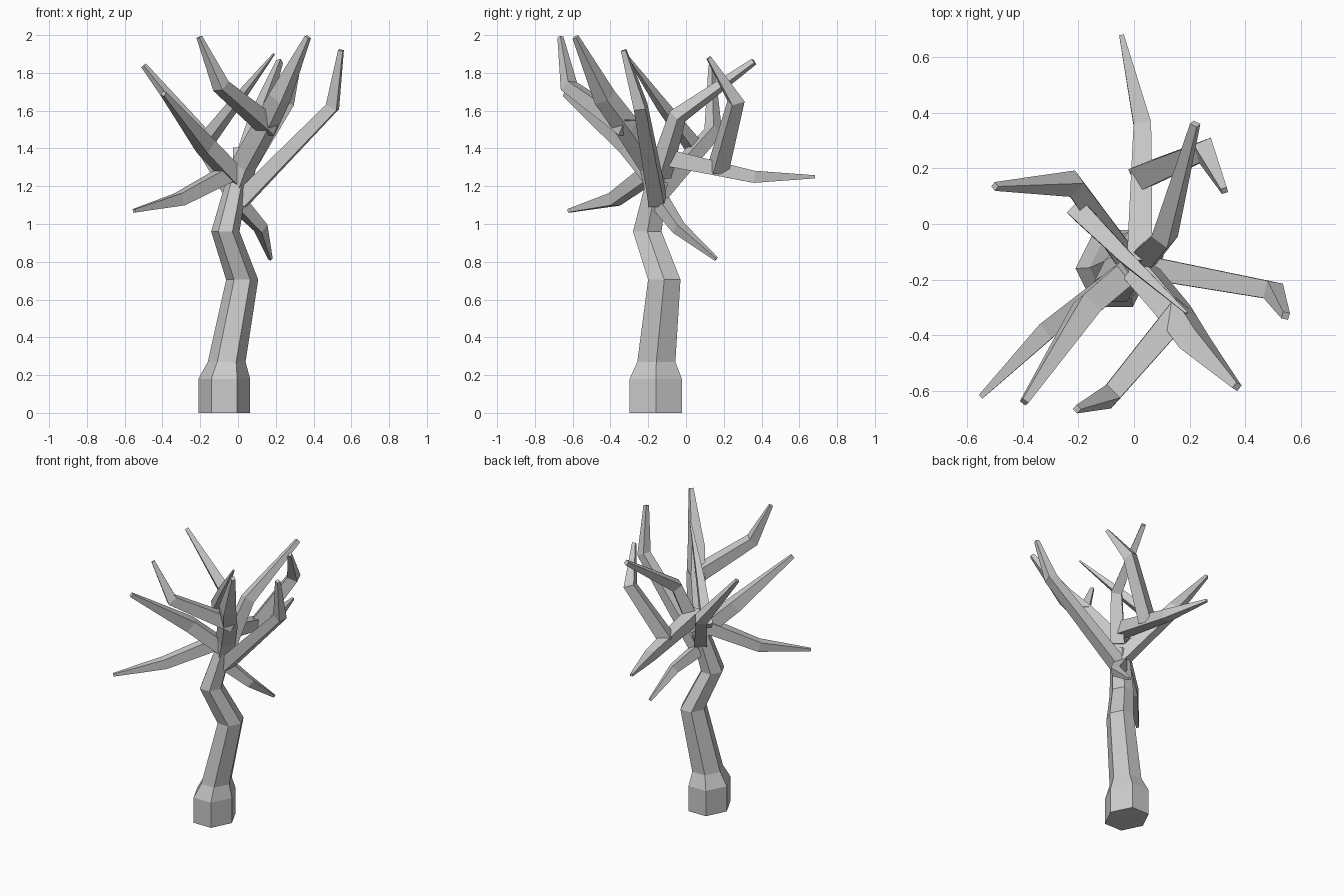
import bpy, bmesh
from math import pi, cos, sin
from mathutils import Vector


def loft(name, rings):
    """Skin a list of vertex rings into a closed, flat-shaded mesh."""
    bm = bmesh.new()
    loops = [[bm.verts.new(p) for p in ring] for ring in rings]
    n = len(loops[0])
    for a, b in zip(loops, loops[1:]):
        for i in range(n):
            j = (i + 1) % n
            bm.faces.new((a[i], a[j], b[j], b[i]))
    bm.faces.new(loops[0][::-1])
    bm.faces.new(loops[-1])
    bmesh.ops.recalc_face_normals(bm, faces=bm.faces)
    mesh = bpy.data.meshes.new(name)
    bm.to_mesh(mesh)
    bm.free()
    obj = bpy.data.objects.new(name, mesh)
    bpy.context.collection.objects.link(obj)
    return obj


def branch(name, points, radii):
    """Four-sided tapering limb along a bent path."""
    pts = [Vector(p) for p in points]
    dirs = [(b - a).normalized() for a, b in zip(pts, pts[1:])]
    side = dirs[0].cross(Vector((0, 0, 1))).normalized()
    rings = []
    for i, (p, r) in enumerate(zip(pts, radii)):
        t = (dirs[max(i - 1, 0)] + dirs[min(i, len(dirs) - 1)]).normalized()
        side = (side - t * side.dot(t)).normalized()
        up = side.cross(t)
        rings.append([p + r * (cos(a) * side + sin(a) * up)
                      for a in (pi / 4 + k * pi / 2 for k in range(4))])
    return loft(name, rings)


# Trunk: horizontal hexagons (x, y, z, radius), slightly deeper than wide
trunk = [(-0.073, -0.16, 0, 0.137), (-0.073, -0.16, 0.18, 0.137),
         (-0.06, -0.157, 0.27, 0.1), (0.022, -0.115, 0.705, 0.085),
         (-0.067, -0.205, 0.96, 0.075), (-0.008, -0.155, 1.22, 0.058)]
loft("trunk", [[(x + r * cos(k * pi / 3), y + 1.165 * r * sin(k * pi / 3), z)
                for k in range(6)] for x, y, z, r in trunk])

# Main limb continuing the trunk, and its fork
branch("main_limb", [(-0.01, -0.155, 1.2), (0.03, -0.18, 1.31), (0.14, -0.31, 1.51),
                     (0.22, -0.43, 1.67), (0.37, -0.585, 1.99)],
       [0.07, 0.07, 0.068, 0.062, 0.018])
branch("main_limb_fork", [(0.17, -0.31, 1.51), (-0.09, -0.62, 1.73), (-0.205, -0.665, 1.99)],
       [0.065, 0.048, 0.016])

# Branches with one bend each: start, bend, tip
T = (0.06, 0.045, 0.016)
branches = {
    "back_branch": ([(0.02, -0.14, 1.36), (0.03, 0.36, 1.25), (-0.045, 0.68, 1.25)], (0.065, 0.045, 0.012)),
    "back_branch_fork": ([(0.03, 0.17, 1.29), (0.255, 0.265, 1.65), (0.325, 0.12, 1.88)], (0.062, 0.05, 0.016)),
    "right_branch": ([(0.01, -0.15, 1.12), (0.5, -0.24, 1.62), (0.545, -0.33, 1.92)], (0.06, 0.045, 0.018)),
    "front_left_branch": ([(0.0, -0.155, 1.23), (-0.17, -0.3, 1.41), (-0.395, -0.64, 1.69)], (0.062, 0.06, 0.018)),
    "back_left_branch": ([(-0.01, -0.15, 1.16), (-0.22, 0.145, 1.49), (-0.5, 0.135, 1.84)], (0.06, 0.05, 0.016)),
    "back_left_fork": ([(-0.2, 0.05, 1.4), (-0.03, -0.12, 1.62), (0.19, -0.32, 1.9)], (0.05, 0.035, 0.006)),
    "low_left_branch": ([(-0.01, -0.16, 1.29), (-0.31, -0.38, 1.13), (-0.55, -0.62, 1.07)], (0.06, 0.047, 0.013)),
    "low_back_branch": ([(-0.01, -0.14, 1.12), (0.12, -0.04, 0.98), (0.172, 0.16, 0.815)], (0.055, 0.04, 0.012)),
    "upper_back_branch": ([(0.02, -0.14, 1.26), (0.11, -0.045, 1.57), (0.22, 0.36, 1.86)], (0.065, 0.05, 0.02)),
}
for name, (points, radii) in branches.items():
    branch(name, points, radii)
